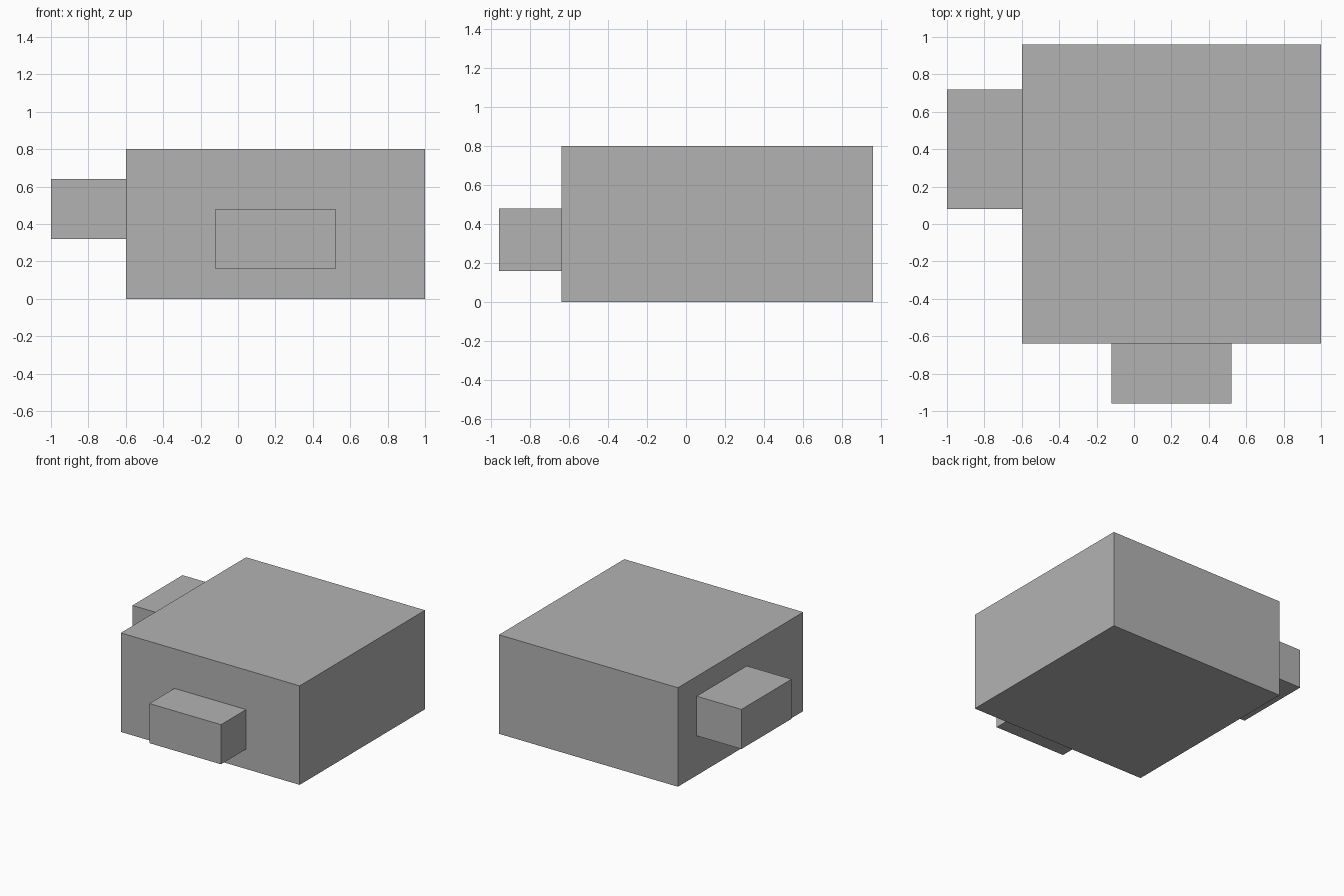
import bpy
from mathutils import Vector

cube = bpy.data.objects.get("Cube")
if cube:
    bpy.data.objects.remove(cube, do_unlink=True)

# Single plain grey
grey = bpy.data.materials.new("plain_grey")
grey.use_nodes = True
colour = (0.45, 0.45, 0.45, 1)
grey.diffuse_color = colour
grey.node_tree.nodes["Principled BSDF"].inputs["Base Color"].default_value = colour


def box(name, low, high):
    """Add a box spanning two opposite corners."""
    low, high = Vector(low), Vector(high)
    bpy.ops.mesh.primitive_cube_add(size=1, location=(low + high) / 2)
    part = bpy.context.object
    part.name = name
    part.scale = high - low
    bpy.ops.object.transform_apply(location=False, rotation=False, scale=True)
    part.data.materials.append(grey)
    return part


# Main block with one smaller block on its front and one on its right side
box("main_block", (-0.6, -0.64, 0), (1, 0.96, 0.8))
box("front_block", (-0.12, -0.96, 0.16), (0.52, -0.64, 0.48))
box("right_block", (-1, 0.08, 0.32), (-0.6, 0.72, 0.64))
